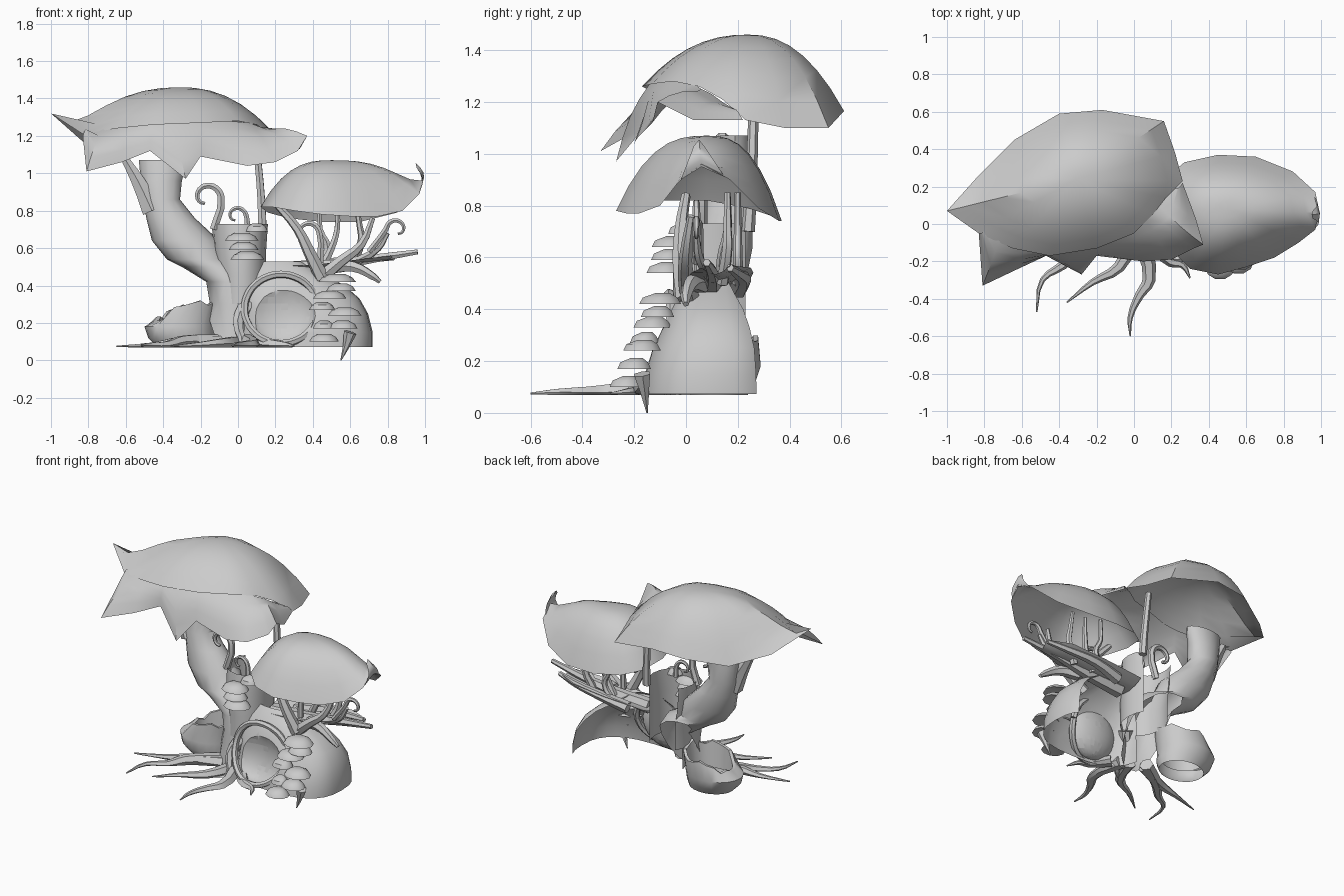
import bpy, bmesh, math, random
from mathutils import Vector

random.seed(4)
if "Cube" in bpy.data.objects:
    bpy.data.objects.remove(bpy.data.objects["Cube"])

grey = bpy.data.materials.new("plain_grey")
grey.use_nodes = True
GREY = (0.6, 0.6, 0.6, 1)
grey.diffuse_color = GREY
grey.node_tree.nodes["Principled BSDF"].inputs["Base Color"].default_value = GREY


def finish(ob, angle=40):
    bpy.ops.object.select_all(action="DESELECT")
    ob.select_set(True)
    bpy.context.view_layer.objects.active = ob
    if ob.type == "CURVE":
        bpy.ops.object.convert(target="MESH")
        ob = bpy.context.object
    ob.data.materials.clear()
    ob.data.materials.append(grey)
    bpy.ops.object.shade_smooth_by_angle(angle=math.radians(angle))
    return ob


def build(name, verts, faces):
    me = bpy.data.meshes.new(name)
    me.from_pydata(verts, [], faces)
    bm = bmesh.new()
    bm.from_mesh(me)
    bmesh.ops.recalc_face_normals(bm, faces=bm.faces)
    bm.to_mesh(me)
    bm.free()
    ob = bpy.data.objects.new(name, me)
    bpy.context.collection.objects.link(ob)
    return finish(ob)


def slice_off(ob, point, normal):
    """Open a shell by cutting away everything beyond a plane."""
    bm = bmesh.new()
    bm.from_mesh(ob.data)
    bmesh.ops.bisect_plane(bm, geom=bm.verts[:] + bm.edges[:] + bm.faces[:],
                           plane_co=point, plane_no=normal, clear_outer=True)
    bm.to_mesh(ob.data)
    bm.free()


def strips(rows, n, closed=True):
    return [(r * n + i, r * n + (i + 1) % n, (r + 1) * n + (i + 1) % n, (r + 1) * n + i)
            for r in range(rows - 1) for i in range(n if closed else n - 1)]


def loft(name, rings, n=14, jag=None, caps=False, square=1):
    """Stack of horizontal rings (z, cx, cy, rx, ry); square under 1 flattens the sides."""
    verts = []
    for k, (z, cx, cy, rx, ry) in enumerate(rings):
        for i in range(n):
            a = math.tau * i / n
            c, s = [math.copysign(abs(v) ** square, v) for v in (math.cos(a), math.sin(a))]
            verts.append((cx + rx * c, cy + ry * s, z + (jag(k, i, c) if jag else 0)))
    faces = strips(len(rings), n)
    if caps:
        last = (len(rings) - 1) * n
        faces += [tuple(range(n)), tuple(range(last, last + n))]
    return build(name, verts, faces)


def sheet(name, pairs, bulge, rows=4):
    """Curved strip between upper and lower edge points."""
    verts = [Vector(a).lerp(Vector(b), k / rows) + Vector(bulge) * math.sin(math.pi * k / rows)
             for k in range(rows + 1) for a, b in pairs]
    return build(name, verts, strips(rows + 1, len(pairs), False))


def tube(name, pts, r0, r1):
    """Tapered limb through a few points."""
    cu = bpy.data.curves.new(name, "CURVE")
    cu.dimensions = "3D"
    cu.bevel_depth = 1
    cu.bevel_resolution = 1
    cu.resolution_u = 3
    cu.use_fill_caps = True
    sp = cu.splines.new("BEZIER")
    sp.bezier_points.add(len(pts) - 1)
    for i, (bp, p) in enumerate(zip(sp.bezier_points, pts)):
        bp.co = p
        bp.handle_left_type = bp.handle_right_type = "AUTO"
        bp.radius = r0 + (r1 - r0) * i / (len(pts) - 1)
    ob = bpy.data.objects.new(name, cu)
    bpy.context.collection.objects.link(ob)
    return finish(ob)


def canopy(name, apex, rim, power, rows=7):
    """Leaf roof: rim points (x, y, z, lift), lift curls the edge upwards."""
    n, verts = len(rim), []
    for k in range(1, rows + 1):
        t = k / rows
        for x, y, z, lift in rim:
            verts.append((apex[0] + (x - apex[0]) * t, apex[1] + (y - apex[1]) * t,
                          apex[2] + (z - apex[2]) * t ** power + lift * t ** 8))
    verts.append(apex)
    faces = strips(rows, n) + [(i, (i + 1) % n, len(verts) - 1) for i in range(n)]
    return build(name, verts, faces)


# Leaf roofs
canopy("large_leaf_roof", (-.31, .24, 1.46), [
    (-1, .07, 1.1, .22), (-.83, .26, 1.12, .05), (-.64, .45, 1.11, 0), (-.4, .59, 1.15, 0),
    (-.17, .61, 1.165, 0), (.16, .55, 1.1, 0), (.22, .38, 1.1, 0), (.26, .23, 1.13, 0),
    (.17, .14, 1.21, 0), (.1, .05, 1.26, 0), (0, -.05, 1.28, 0), (-.2, -.13, 1.27, 0),
    (-.45, -.17, 1.26, 0), (-.65, -.13, 1.24, 0), (-.83, -.05, 1.16, .05)], 2.3)
canopy("small_leaf_roof", (.5, .08, 1.07), [
    (.12, .08, .82, 0), (.16, .24, .79, 0), (.27, .33, .76, 0), (.45, .37, .74, 0),
    (.65, .36, .74, 0), (.85, .28, .79, 0), (.97, .17, .86, .04), (.99, .06, .88, .08),
    (.97, -.03, .86, .03), (.88, -.1, .8, 0), (.75, -.18, .77, 0), (.6, -.23, .77, 0),
    (.45, -.27, .78, 0), (.3, -.24, .8, 0), (.18, -.12, .82, 0)], 2.7)
sheet("leaf_tip", [((.96, .15, .91), (.955, .07, 1.03)), ((.985, .06, .95), (.95, .05, 1.055)),
                   ((.97, -.02, .9), (.955, .03, 1.03))], (.025, 0, 0))

# Drooping front petals under the large roof
sheet("front_petals", [
    ((-.8, -.03, 1.22), (-.83, -.05, 1.2)), ((-.72, -.08, 1.24), (-.81, -.33, 1.01)),
    ((-.6, -.12, 1.25), (-.62, -.24, 1.06)), ((-.46, -.14, 1.26), (-.47, -.17, 1.12)),
    ((-.36, -.14, 1.27), (-.28, -.27, .97)), ((-.22, -.1, 1.28), (-.2, -.17, 1.09)),
    ((-.05, -.05, 1.28), (.05, -.2, 1.04)), ((.06, .03, 1.27), (.2, -.19, 1.06)),
    ((.1, .06, 1.25), (.32, -.13, 1.12)), ((.13, .1, 1.23), (.37, -.11, 1.2)),
    ((.17, .14, 1.2), (.33, .03, 1.13)), ((.22, .19, 1.16), (.26, .22, 1.13))], (0, -.01, .025))

# Trunk and column, both open at the back near the ground
trunk = loft("leaning_trunk", [
    (.07, -.02, .1, .17, .17), (.3, -.02, .11, .13, .15), (.42, -.04, .11, .13, .14),
    (.5, -.13, .12, .17, .13), (.54, -.22, .12, .16, .12), (.64, -.28, .14, .18, .12),
    (.76, -.36, .16, .13, .1), (.86, -.41, .17, .1, .09), (.96, -.41, .18, .11, .08),
    (1.07, -.4, .19, .13, .06)], 14)
slice_off(trunk, (0, .1, .3), (0, 1, -.7))
column = loft("broken_column", [
    (.3, .02, .12, .13, .17), (.45, .02, .12, .13, .17), (.58, .01, .12, .14, .17),
    (.73, .01, .13, .15, .16)], 16)
slice_off(column, (0, .23, 0), (0, 1, 0))
tube("trunk_prong", [(-.46, .14, .8), (-.53, .14, .95), (-.6, .14, 1.07)], .06, .025)
tube("roof_post", [(.13, .24, .7), (.125, .25, .85), (.1, .26, 1.14)], .026, .02)

# Round house shell with hollow doorway, open at the back
house = loft("round_house", [
    (.07, .36, .1, .36, .27), (.15, .36, .1, .36, .26), (.25, .35, .11, .345, .24),
    (.33, .32, .11, .33, .2), (.4, .29, .11, .28, .17), (.47, .24, .11, .2, .13),
    (.53, .22, .12, .12, .08)], 28, caps=True, square=.75)
bpy.ops.mesh.primitive_uv_sphere_add(segments=32, ring_count=16, location=(.23, -.15, .27))
cutter = bpy.context.object
cutter.scale = (.19, .1, .18)
cutter.hide_render = True
bpy.context.view_layer.update()
cut = house.modifiers.new("doorway", "BOOLEAN")
cut.operation, cut.object, cut.solver = "DIFFERENCE", cutter, "EXACT"
bpy.context.view_layer.objects.active = house
bpy.ops.object.modifier_apply(modifier="doorway")
bpy.data.objects.remove(cutter)
slice_off(house, (0, .03, 0), (-.36, 1, 0))
slice_off(house, (0, 0, .072), (0, 0, -1))
slice_off(house, (0, 0, .528), (0, 0, 1))
finish(house)
ring = [(.23 + .195 * math.cos(a), -.125 + .06 * math.sin(a) + .05 * math.cos(a) ** 2,
         .275 + .185 * math.sin(a)) for a in [math.tau * i / 16 for i in range(17)]]
tube("door_frame", ring, .02, .02)

# Hollow stump with a jagged rim
teeth = [random.uniform(-.03, .03) for _ in range(22)]


def rim_jag(k, i, c):
    return (teeth[i] + .05 * c) if k in (3, 4) else 0


loft("hollow_stump", [
    (.07, -.28, .12, .15, .12), (.12, -.3, .12, .18, .15), (.18, -.31, .13, .19, .16),
    (.28, -.27, .13, .17, .15), (.28, -.27, .13, .15, .13), (.14, -.28, .13, .14, .12)],
    22, rim_jag)

# Ground roots
roots = [[(-.1, -.02, .09), (-.3, -.12, .1), (-.46, -.15, .08), (-.65, -.2, .075)],
         [(-.1, 0, .1), (-.3, -.14, .1), (-.38, -.22, .08), (-.49, -.3, .08), (-.52, -.47, .075)],
         [(0, -.05, .09), (-.08, -.23, .09), (-.22, -.31, .08), (-.36, -.42, .075)],
         [(.04, -.08, .1), (.08, -.3, .08), (.03, -.38, .08), (-.02, -.5, .08), (-.02, -.6, .075)],
         [(.1, -.1, .09), (.2, -.2, .08), (.26, -.22, .08), (.3, -.29, .075)],
         [(.05, -.02, .3), (0, -.08, .2), (.02, -.14, .08), (-.04, -.2, .075)]]
for i, path in enumerate(roots):
    ob = tube(f"root_{i + 1}", path, .045, .004)
    for v in ob.data.vertices:
        v.co.z = max(v.co.z, .07)

# Branches and broad plank carrying the small roof
branches = [([(.2, .1, .48), (.45, .1, .5), (.7, .1, .54), (.96, .08, .58)], .05, .015),
            ([(.3, .2, .48), (.5, .22, .52), (.7, .2, .54), (.84, .17, .56)], .04, .015),
            ([(.5, .06, .5), (.62, .02, .5), (.72, 0, .45), (.76, 0, .42)], .04, .012),
            ([(.45, 0, .44), (.38, -.02, .58), (.32, -.02, .7), (.2, 0, .84)], .04, .018),
            ([(.42, .02, .42), (.55, 0, .53), (.66, 0, .62), (.72, .02, .76)], .04, .015),
            ([(.45, .14, .5), (.5, .14, .6), (.53, .16, .7), (.53, .16, .85)], .025, .012),
            ([(.42, .2, .5), (.48, .2, .6), (.44, .2, .7), (.44, .2, .85)], .022, .012),
            ([(.6, .14, .5), (.66, .16, .64), (.65, .16, .72), (.63, .16, .85)], .025, .012),
            ([(.62, .1, .52), (.75, .05, .6), (.8, .04, .68)], .025, .012)]
for i, (path, r0, r1) in enumerate(branches):
    tube(f"branch_{i + 1}", path, r0, r1)
sheet("branch_plank", [((.15, .02, .5), (.15, .25, .52)), ((.4, .0, .51), (.45, .26, .54)),
                       ((.65, .02, .54), (.7, .25, .56)), ((.82, .06, .56), (.85, .17, .57))],
      (0, 0, -.03))


# Curling tendrils
def curl(name, start, cx, cz, r, side):
    loop = [(cx + side * r * (1 - .1 * k) * math.cos(k * .75), start[1],
             cz + r * (1 - .1 * k) * math.sin(k * .75)) for k in range(7)]
    tube(name, [start] + loop, r * .3, r * .12)


curl("tendril_tall", (-.13, .06, .7), -.17, .87, .08, 1)
curl("tendril_low", (.05, .04, .7), -.01, .77, .055, 1)
curl("tendril_middle", (.44, .05, .52), .37, .68, .065, 1)
curl("tendril_outer", (.7, .04, .58), .85, .7, .06, -1)

# Shelf mushrooms
caps = [(.53, -.1, .42, .1), (.55, -.11, .37, .08), (.49, -.13, .33, .09), (.45, -.16, .27, .07),
        (.57, -.17, .24, .09), (.46, -.2, .17, .06), (.56, -.2, .17, .08), (.46, -.23, .1, .08),
        (.02, -.06, .64, .09), (.03, -.07, .59, .08), (.05, -.08, .54, .09), (.1, -.02, .69, .06)]
for i, (x, y, z, w) in enumerate(caps):
    loft(f"shelf_mushroom_{i + 1}", [
        (z + .01, x, y + .02, w * .3, w * .25), (z, x, y, w, w * .85),
        (z + .025, x, y, w * .8, w * .7), (z + .042, x, y + .01, w * .4, w * .3)], 10, caps=True)
tube("hanging_tip", [(.6, -.17, .15), (.58, -.16, .08), (.55, -.15, 0)], .035, .003)
